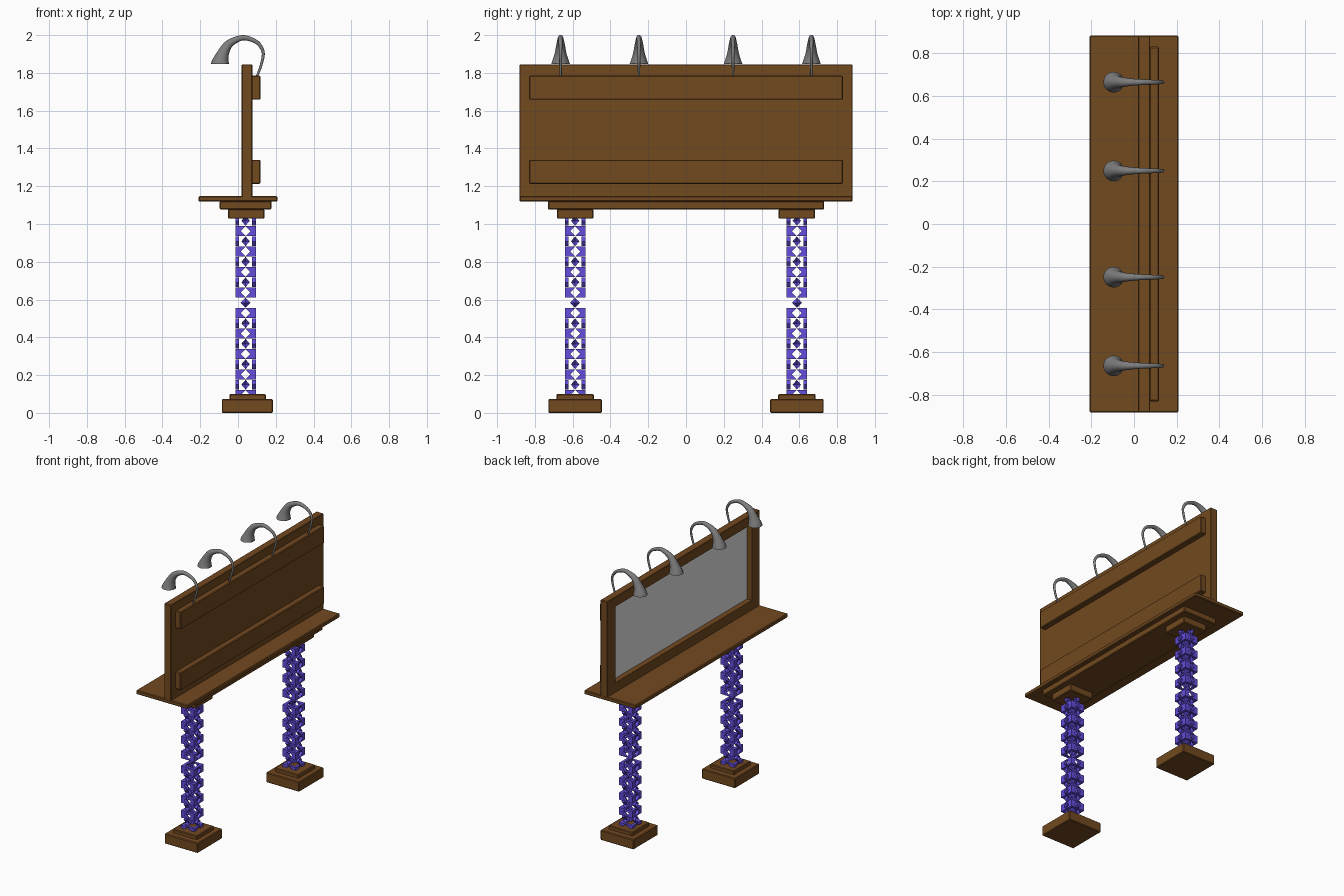
import bpy, bmesh, math
from mathutils import Vector, Matrix

if "Cube" in bpy.data.objects:
    bpy.data.objects.remove(bpy.data.objects["Cube"])


def material(name, rgb):
    m = bpy.data.materials.new(name)
    m.diffuse_color = (*rgb, 1)
    m.use_nodes = True
    m.node_tree.nodes["Principled BSDF"].inputs["Base Color"].default_value = m.diffuse_color
    return m


WOOD = material("brown wood", (0.17, 0.067, 0.014))
GREY = material("grey metal", (0.21, 0.21, 0.21))
PALE = material("pale display", (0.77, 0.77, 0.77))
PURPLE = material("purple lattice", (0.13, 0.075, 0.72))


def finish(bm, name, *mats):
    bmesh.ops.recalc_face_normals(bm, faces=bm.faces)
    me = bpy.data.meshes.new(name)
    bm.to_mesh(me)
    bm.free()
    for m in mats:
        me.materials.append(m)
    ob = bpy.data.objects.new(name, me)
    bpy.context.collection.objects.link(ob)
    return ob


def cube(bm, x0, x1, y0, y1, z0, z1, bevel):
    mat = Matrix.Translation(((x0 + x1) / 2, (y0 + y1) / 2, (z0 + z1) / 2)) @ \
        Matrix.Diagonal((x1 - x0, y1 - y0, z1 - z0, 1))
    bmesh.ops.create_cube(bm, size=1, matrix=mat)
    bmesh.ops.bevel(bm, geom=bm.edges[:], offset=bevel, segments=1, affect='EDGES')


def box(name, *dims, bevel=0.005):
    bm = bmesh.new()
    cube(bm, *dims, bevel)
    return finish(bm, name, WOOD)


# Board with a recessed pale display on the -x side
bm = bmesh.new()
cube(bm, 0.019, 0.076, -0.882, 0.882, 1.14, 1.845, 0.004)
face = min(bm.faces, key=lambda f: f.calc_center_median().x)
bmesh.ops.inset_region(bm, faces=[face], thickness=0.05)
for v in face.verts:
    v.co.y = math.copysign(0.79, v.co.y)
    v.co.z = 1.775 if v.co.z > 1.5 else 1.218
new = bmesh.ops.extrude_face_region(bm, geom=[face])["geom"]
for g in new:
    if isinstance(g, bmesh.types.BMVert):
        g.co.x += 0.04
    elif isinstance(g, bmesh.types.BMFace):
        g.material_index = 1
if face.is_valid:
    bm.faces.remove(face)
finish(bm, "display_board", WOOD, PALE)

# Battens on the rear, shelf and the beam below it
box("upper_batten", 0.072, 0.118, -0.83, 0.83, 1.658, 1.785)
box("lower_batten", 0.072, 0.118, -0.83, 0.83, 1.213, 1.34)
box("shelf", -0.209, 0.209, -0.882, 0.882, 1.119, 1.148)
box("support_beam", -0.097, 0.177, -0.731, 0.731, 1.077, 1.122)

# Lattice column: notched corner rings alternating with dented diamonds
W, H, D, T, PITCH, MID = 0.054, 0.026, 0.026, 0.02, 0.1085, 0.583


def plate(bm, pts, z, turn, dent=0):
    """Extrude a flat outline on one side wall of the column, mitred at the corners."""
    rot = Matrix.Rotation(turn * math.pi / 2, 3, 'Z')
    outer = [bm.verts.new(rot @ Vector((W, a, z + b))) for a, b in pts]
    inner = [bm.verts.new(rot @ Vector((W - T, max(T - W, min(W - T, a)), z + b))) for a, b in pts]
    front = bm.faces.new(outer)
    bm.faces.new(inner[::-1])
    for i in range(len(pts)):
        j = (i + 1) % len(pts)
        bm.faces.new((outer[j], outer[i], inner[i], inner[j]))
    if dent:
        for v in bmesh.ops.poke(bm, faces=[front])["verts"]:
            v.co += rot @ Vector((-dent, 0, 0))


def column(name, x, y):
    bm = bmesh.new()
    notch = [(W, -H), (W, H), (0, H), (D, 0), (0, -H)]
    diamond = [(D * 0.85, 0), (0, H), (-D * 0.85, 0), (0, -H)]
    for s in (-1, 1):
        for k in range(5):
            for turn in range(4):
                z = MID + s * PITCH * (k + 0.5)
                plate(bm, notch, z, turn)
                plate(bm, [(-a, b) for a, b in notch], z, turn)
                if k < 4:
                    plate(bm, diamond, MID + s * PITCH * (k + 1), turn, 0.016)
        # half of the central joint
        bmesh.ops.create_cone(bm, segments=4, radius1=D if s > 0 else 0, radius2=0 if s > 0 else D,
                              depth=H, cap_ends=True,
                              matrix=Matrix.Translation((0, 0, MID + s * H / 2)))
    bmesh.ops.translate(bm, verts=bm.verts, vec=(x, y, 0))
    finish(bm, name, PURPLE)


for side, y in (("left", -0.587), ("right", 0.587)):
    column(side + "_column", 0.04, y)
    box(side + "_column_cap", -0.053, 0.139, y - 0.096, y + 0.096, 1.028, 1.08)
    box(side + "_foot", -0.086, 0.184, y - 0.142, y + 0.142, 0, 0.073)
    box(side + "_foot_step", -0.046, 0.147, y - 0.099, y + 0.099, 0.065, 0.1)

# Gooseneck lamps: (x, z, radius) stations from the batten to the shade rim
STATIONS = [(0.1, 1.78, .006), (0.122, 1.84, .007), (0.134, 1.90, .008), (0.12, 1.94, .0095),
            (0.092, 1.967, .011), (0.036, 1.986, .0135), (-0.006, 1.977, .0165),
            (-0.051, 1.95, .0227), (-0.08, 1.90, .032), (-0.095, 1.848, .049)]


def spline(t):
    """Smooth interpolation through the stations."""
    i = min(int(t), len(STATIONS) - 2)
    p = [Vector(STATIONS[max(0, min(j, len(STATIONS) - 1))]) for j in range(i - 1, i + 3)]
    u = t - i
    return 0.5 * (2 * p[1] + (p[2] - p[0]) * u + (2 * p[0] - 5 * p[1] + 4 * p[2] - p[3]) * u * u
                  + (3 * p[1] - p[0] - 3 * p[2] + p[3]) * u ** 3)


def lamp(name, y, sides=16, steps=36):
    bm = bmesh.new()
    rings = []
    end = len(STATIONS) - 1
    for k in range(steps + 1):
        t = end * k / steps
        c = spline(t)
        d = spline(min(t + 0.05, end)) - spline(max(t - 0.05, 0))
        n = Vector((-d.y, d.x)).normalized()
        if k == steps:
            n = Vector((1, 0))  # level rim
        rings.append([bm.verts.new((c.x + n.x * c.z * math.cos(a), y + c.z * math.sin(a),
                                    c.y + n.y * c.z * math.cos(a)))
                      for a in (2 * math.pi * s / sides for s in range(sides))])
    for a, b in zip(rings, rings[1:]):
        for i in range(sides):
            j = (i + 1) % sides
            bm.faces.new((a[i], a[j], b[j], b[i]))
    bm.faces.new(rings[0])
    bm.faces.new(rings[-1])
    ob = finish(bm, name, GREY)
    bpy.context.view_layer.objects.active = ob
    ob.select_set(True)
    bpy.ops.object.shade_smooth_by_angle(angle=math.radians(40))
    ob.select_set(False)


for i, y in enumerate((-0.664, -0.249, 0.249, 0.664)):
    lamp(f"lamp_{i + 1}", y)
